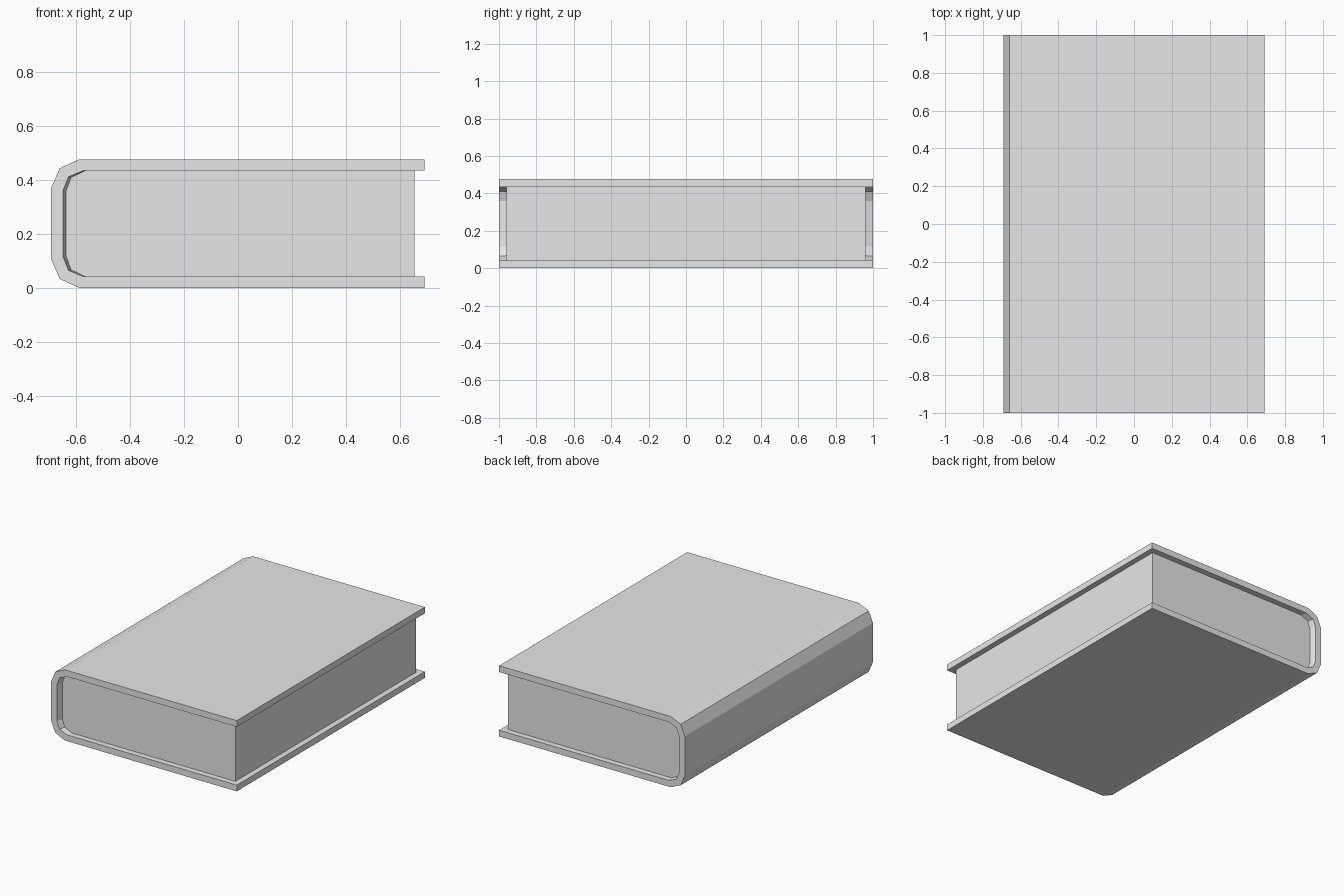
import bpy, bmesh

if "Cube" in bpy.data.objects:
    bpy.data.objects.remove(bpy.data.objects["Cube"])

H = 0.476          # total thickness of the closed book
grey = bpy.data.materials.new("plain grey")
grey.diffuse_color = (0.8, 0.8, 0.8, 1)
grey.use_nodes = True
grey.node_tree.nodes["Principled BSDF"].inputs["Base Color"].default_value = grey.diffuse_color


def mirrored(upper):
    """Upper half profile from fore edge to spine, plus its mirror below."""
    return upper + [(x, H - z) for x, z in reversed(upper)]


def finish(bm, name):
    bmesh.ops.recalc_face_normals(bm, faces=bm.faces)
    me = bpy.data.meshes.new(name)
    bm.to_mesh(me)
    bm.free()
    me.materials.append(grey)
    ob = bpy.data.objects.new(name, me)
    bpy.context.collection.objects.link(ob)


def ring(bm, profile, y):
    return [bm.verts.new((x, y, z)) for x, z in profile]


def skin(bm, a, b, closed=False):
    n = len(a)
    for i in range(n if closed else n - 1):
        j = (i + 1) % n
        bm.faces.new((a[i], a[j], b[j], b[i]))


outer = mirrored([(0.691, H), (-0.587, H), (-0.66, 0.443), (-0.692, 0.37)])
inner = mirrored([(0.691, 0.434), (-0.572, 0.434), (-0.628, 0.411), (-0.648, 0.36)])
block = mirrored([(0.691, 0.434), (-0.565, 0.434), (-0.618, 0.409), (-0.636, 0.36)])

# Cover: rounded spine with two boards, inside tapering slightly at head and tail
bm = bmesh.new()
out = [ring(bm, outer, y) for y in (-1, 1)]
ins = [ring(bm, p, y) for p, y in
       ((inner, -1), (block, -0.96), (block, 0.96), (inner, 1))]
skin(bm, out[0], out[1])
for a, b in zip(ins, ins[1:]):
    skin(bm, a, b)
skin(bm, out[0], ins[0])
skin(bm, out[1], ins[3])
for k in (0, -1):                      # fore edges of the boards
    bm.faces.new([out[0][k], out[1][k]] + [r[k] for r in reversed(ins)])
finish(bm, "cover")

# Page block: fills the cover, set back on three sides
pages = [(min(x, 0.653), z) for x, z in block]
bm = bmesh.new()
a, b = ring(bm, pages, -0.96), ring(bm, pages, 0.96)
skin(bm, a, b, closed=True)
bm.faces.new(a)
bm.faces.new(b)
finish(bm, "pages")
